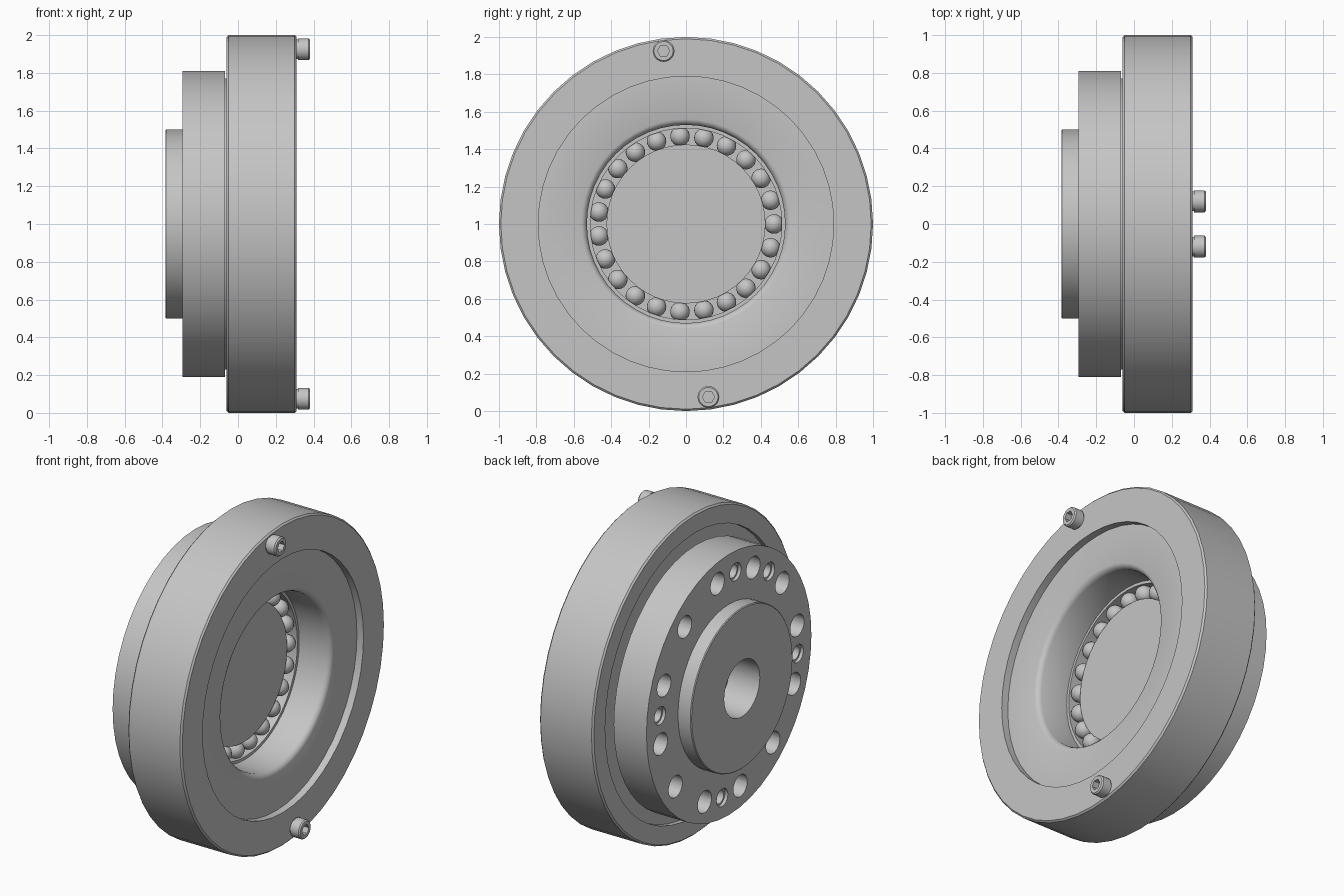
import bpy, bmesh
from math import sin, cos, pi, radians
from mathutils import Vector

cube = bpy.data.objects.get("Cube")
if cube:
    bpy.data.objects.remove(cube, do_unlink=True)

AXIS_Z = 1.0
GREY = (0.56, 0.56, 0.56, 1)
steel = bpy.data.materials.new("steel grey")
steel.use_nodes = True
steel.diffuse_color = GREY
steel.node_tree.nodes["Principled BSDF"].inputs["Base Color"].default_value = GREY


def finish(bm, name):
    bmesh.ops.recalc_face_normals(bm, faces=bm.faces)
    mesh = bpy.data.meshes.new(name)
    bm.to_mesh(mesh)
    bm.free()
    mesh.materials.append(steel)
    obj = bpy.data.objects.new(name, mesh)
    bpy.context.collection.objects.link(obj)
    return obj


def spin(bm, profile, segs, y=0, z=AXIS_Z, closed=False):
    """Turn a profile of (x, radius) points around an axis along x."""
    rings = []
    for x, r in profile:
        n = segs if r else 1
        rings.append([bm.verts.new((x, y + r * cos(2 * pi * i / segs), z + r * sin(2 * pi * i / segs)))
                      for i in range(n)])
    pairs = list(zip(rings, rings[1:]))
    if closed:
        pairs.append((rings[-1], rings[0]))
    for a, b in pairs:
        for i in range(segs):
            j = (i + 1) % segs
            loop = [a[i % len(a)], a[j % len(a)], b[j % len(b)], b[i % len(b)]]
            bm.faces.new(list(dict.fromkeys(loop)))


def lathe(name, profile, segs, **kw):
    bm = bmesh.new()
    spin(bm, profile, segs, **kw)
    return finish(bm, name)


def cut(obj, cutter):
    cutter.hide_render = True
    mod = obj.modifiers.new("holes", "BOOLEAN")
    mod.operation = "DIFFERENCE"
    mod.solver = "EXACT"
    mod.object = cutter
    graph = bpy.context.evaluated_depsgraph_get()
    mesh = bpy.data.meshes.new_from_object(obj.evaluated_get(graph))
    obj.modifiers.clear()
    obj.data = mesh
    bpy.data.objects.remove(cutter, do_unlink=True)


def smooth(obj, angle=30):
    bpy.ops.object.select_all(action="DESELECT")
    obj.select_set(True)
    bpy.context.view_layer.objects.active = obj
    bpy.ops.object.shade_smooth_by_angle(angle=radians(angle))


# Outer ring with small edge chamfers
outer_ring = lathe("outer_ring", [
    (-0.06, 0.88), (-0.06, 0.99), (-0.05, 1), (0.30, 1), (0.31, 0.99),
    (0.31, 0.79), (-0.03, 0.79), (-0.03, 0.88)], 48, closed=True)

# Recessed inner plate with a rounded opening and ball race
inner_plate = lathe("inner_plate", [
    (-0.03, 0.79), (0.265, 0.79), (0.265, 0.56), (0.26, 0.547), (0.25, 0.537),
    (0.235, 0.53), (0.05, 0.53), (0.05, 0.512), (-0.03, 0.512)], 48, closed=True)

# Hub: bored boss, flange, neck and central disk
hub = lathe("hub", [
    (-0.175, 0), (-0.175, 0.175), (-0.385, 0.175), (-0.385, 0.495), (-0.38, 0.5),
    (-0.295, 0.5), (-0.295, 0.81), (-0.07, 0.81), (-0.07, 0.77), (-0.05, 0.77),
    (-0.05, 0.425), (0.04, 0.425), (0.04, 0)], 48)

# Flange holes: twelve wide ones, five narrow counterbored ones
WIDE = [(-0.35, 0), (-0.35, 0.068), (-0.13, 0.068), (-0.13, 0)]
NARROW = [(-0.35, 0), (-0.35, 0.055), (-0.275, 0.055), (-0.275, 0.043), (-0.13, 0.043), (-0.13, 0)]
holes = [(20.5 + 30 * k, WIDE) for k in range(12)]
holes += [(a, NARROW) for a in (5.5, 95.5, 125.5, 185.5, 275.5)]
bm = bmesh.new()
for angle, profile in holes:
    t = radians(angle)
    spin(bm, profile, 20, y=0.68 * cos(t), z=AXIS_Z + 0.68 * sin(t))
cut(hub, finish(bm, "hole_cutter"))

# Bearing balls
bm = bmesh.new()
BALLS = 23
for i in range(BALLS):
    t = 2 * pi * i / BALLS
    made = bmesh.ops.create_uvsphere(bm, u_segments=20, v_segments=12, radius=0.052)
    bmesh.ops.translate(bm, verts=made["verts"],
                        vec=Vector((0.005, 0.47 * cos(t), AXIS_Z + 0.47 * sin(t))))
balls = finish(bm, "bearing_balls")

# Two socket head bolts on opposite sides
bolts = []
for name, side in (("upper_bolt", 1), ("lower_bolt", -1)):
    y, z = -0.12 * side, AXIS_Z + 0.925 * side
    bolt = lathe(name, [(0.3, 0), (0.3, 0.052), (0.318, 0.052), (0.318, 0.058),
                        (0.372, 0.058), (0.38, 0.051), (0.38, 0)], 28, y=y, z=z)
    cut(bolt, lathe("socket_cutter", [(0.335, 0), (0.335, 0.033), (0.4, 0.033), (0.4, 0)], 6, y=y, z=z))
    bolts.append(bolt)

for obj in [outer_ring, inner_plate, hub, balls] + bolts:
    smooth(obj)
